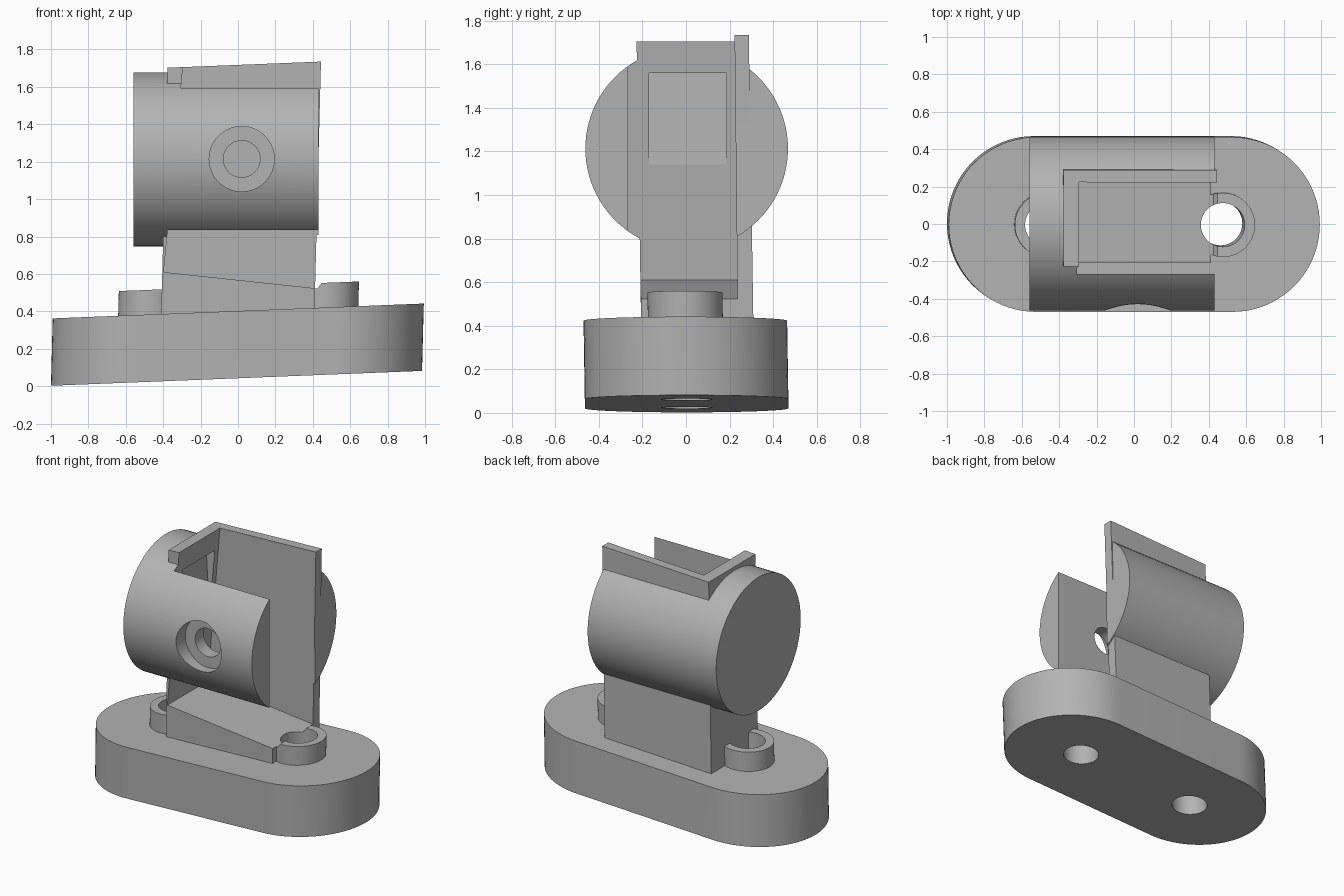
import bpy, bmesh, math
from mathutils import Matrix, Vector

cube = bpy.data.objects.get("Cube")
if cube:
    bpy.data.objects.remove(cube)

grey = bpy.data.materials.new("plain grey")
grey.use_nodes = True
grey.diffuse_color = (0.45, 0.45, 0.45, 1)
grey.node_tree.nodes["Principled BSDF"].inputs["Base Color"].default_value = grey.diffuse_color

# Slight lean shared by the base and the frame
LEAN = Matrix(((1, 0, 0.026, -0.008), (0, 1, -0.016, 0.003),
               (0.04, 0, 1, 0.042), (0, 0, 0, 1)))


def finish(name, bm, matrix=None):
    if matrix:
        bm.transform(matrix)
    bmesh.ops.recalc_face_normals(bm, faces=bm.faces)
    mesh = bpy.data.meshes.new(name)
    bm.to_mesh(mesh)
    bm.free()
    mesh.materials.append(grey)
    obj = bpy.data.objects.new(name, mesh)
    bpy.context.collection.objects.link(obj)
    return obj


def prism(name, points, sweep, matrix=None):
    """Extrude a closed 3D outline along a vector."""
    bm = bmesh.new()
    face = bm.faces.new([bm.verts.new(p) for p in points])
    new = bmesh.ops.extrude_face_region(bm, geom=[face])["geom"]
    verts = [v for v in new if isinstance(v, bmesh.types.BMVert)]
    bmesh.ops.translate(bm, verts=verts, vec=Vector(sweep))
    return finish(name, bm, matrix)


def ring(radius, cx, a0=0.0, a1=2 * math.pi, n=64):
    return [(cx + radius * math.cos(a0 + (a1 - a0) * i / n),
             radius * math.sin(a0 + (a1 - a0) * i / n)) for i in range(n)]


def upright(name, outline, z0, z1):
    return prism(name, [(x, y, z0) for x, y in outline], (0, 0, z1 - z0), LEAN)


def side_profile(name, outline, y0, y1):
    return prism(name, [(x, y0, z) for x, z in outline], (0, y1 - y0, 0))


def combine(target, tool, operation):
    mod = target.modifiers.new(operation, "BOOLEAN")
    mod.operation = operation
    mod.solver = "EXACT"
    mod.object = tool
    with bpy.context.temp_override(object=target, active_object=target):
        bpy.ops.object.modifier_apply(modifier=mod.name)


def discard(tools):
    for tool in tools:
        bpy.data.objects.remove(tool)


# Rounded base with two raised bosses
HALF, REACH = 0.467, 0.525
outline = (ring(HALF, REACH, -math.pi / 2, math.pi / 2, 40) + [(REACH, HALF)]
           + ring(HALF, -REACH, math.pi / 2, 3 * math.pi / 2, 40) + [(-REACH, -HALF)])
base = upright("mounting_base", outline, 0, 0.36)
bosses = [upright("boss", ring(0.172, s * 0.47), 0.2, 0.492) for s in (-1, 1)]
for boss in bosses:
    combine(base, boss, "UNION")

# Upright frame joined to the horizontal barrel
frame = upright("housing", [(-0.412, -0.203), (0.408, -0.203),
                            (0.408, 0.312), (-0.412, 0.312)], 0.3, 1.677)
barrel = prism("barrel", [(-0.56, y, 1.213 + z) for y, z in ring(0.465, 0.003, n=96)],
               (0.99, 0, 0))
combine(frame, barrel, "UNION")

# Tilted cavity, open at the top, front and one end
cavity = side_profile("cavity_cutter", [(-0.397, 0.61), (0.425, 0.522), (0.5, 0.62),
                                        (0.5, 1.95), (-0.272, 1.95)], -0.267, 0.242)
for v in cavity.data.vertices:
    if v.co.y > 0:
        v.co.y -= 0.011 * v.co.z

# Shallow wedge pocket in the end wall
pocket = side_profile("pocket_cutter", [(-0.35, 1.14), (-0.2, 1.14),
                                        (-0.2, 1.56), (-0.375, 1.56)], -0.17, 0.185)

# Stepped hole in the front of the barrel
steps = [side_profile("step_cutter", [(0.02 + x, 1.215 + z) for x, z in ring(r, 0)], -0.6, y)
         for r, y in ((0.174, -0.36), (0.098, -0.2))]

# Screw holes through base, bosses and frame floor
holes = [upright("hole_cutter", ring(0.117, s * 0.47), -0.2, 0.58) for s in (-1, 1)]

for cutter in [cavity, pocket] + steps + holes[1:]:
    combine(frame, cutter, "DIFFERENCE")
for cutter in holes + [cavity]:
    combine(base, cutter, "DIFFERENCE")
discard(bosses + [barrel, cavity, pocket] + steps + holes)

# Smooth the round surfaces, keep sharp edges
bpy.ops.object.select_all(action="DESELECT")
for obj in (base, frame):
    obj.select_set(True)
    bpy.context.view_layer.objects.active = obj
bpy.ops.object.shade_smooth_by_angle(angle=math.radians(25))
